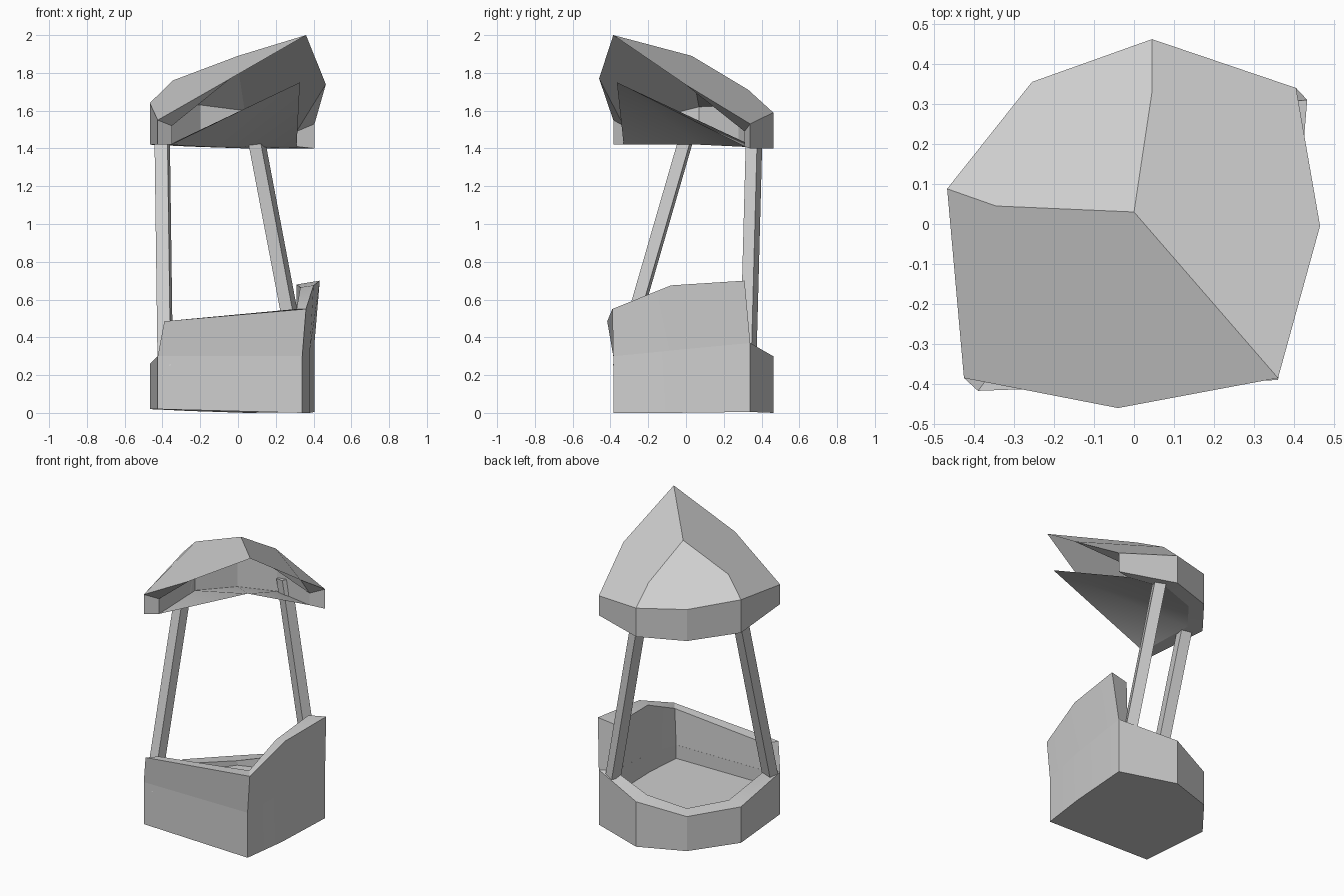
import bpy
import bmesh
import math
from mathutils import Vector

cube = bpy.data.objects.get("Cube")
if cube:
    bpy.data.objects.remove(cube, do_unlink=True)

# One plain grey for everything
grey = bpy.data.materials.new("plain grey")
shade = (0.62, 0.62, 0.62, 1)
grey.use_nodes = True
grey.diffuse_color = shade
shader = grey.node_tree.nodes["Principled BSDF"]
shader.inputs["Base Color"].default_value = shade
shader.inputs["Roughness"].default_value = 0.8


def finish(name, bm):
    """Turn a bmesh into a named object with soft shading inside flat areas."""
    mesh = bpy.data.meshes.new(name)
    bm.to_mesh(mesh)
    bm.free()
    mesh.materials.append(grey)
    part = bpy.data.objects.new(name, mesh)
    bpy.context.collection.objects.link(part)
    bpy.ops.object.select_all(action='DESELECT')
    part.select_set(True)
    bpy.context.view_layer.objects.active = part
    bpy.ops.object.shade_smooth_by_angle(angle=math.radians(20))
    return part


def build(name, points, faces):
    """Make a part from named points and faces spelled with those names."""
    bm = bmesh.new()
    verts = {key: bm.verts.new(co) for key, co in points.items()}
    for face in faces:
        bm.faces.new([verts[key] for key in face.split()])
    bmesh.ops.recalc_face_normals(bm, faces=bm.faces)
    return finish(name, bm)


def loft(name, rings, closed):
    """Skin a list of equal rings; open rings wrap round into a solid bar."""
    bm = bmesh.new()
    rows = [[bm.verts.new(co) for co in ring] for ring in rings]
    count = len(rows[0])
    if closed:
        pairs = list(zip(rows, rows[1:]))
        steps = count
        bm.faces.new(rows[0])
        bm.faces.new(rows[-1])
    else:
        pairs = list(zip(rows, rows[1:] + rows[:1]))
        steps = count - 1
        for end in (0, -1):
            bm.faces.new([row[end] for row in rows])
    for low, high in pairs:
        for i in range(steps):
            j = (i + 1) % count
            bm.faces.new([low[i], low[j], high[j], high[i]])
    bmesh.ops.recalc_face_normals(bm, faces=bm.faces)
    return finish(name, bm)


def at(plan, names, heights):
    """Lift plan points to the given heights."""
    return [(*plan[key], z) for key, z in zip(names, heights)]


# Plan shared by the basin and the canopy: corner, middle, then round the back
outer = {"A": (0.34, -0.385), "M": (0.38, -0.08), "C": (0.405, 0.34),
         "D": (0.045, 0.462), "E": (-0.255, 0.355), "F": (-0.467, 0.088),
         "B": (-0.425, -0.385)}
inner = {key: (x * 0.78, y * 0.78) for key, (x, y) in outer.items()}
inner.update(A=(0.3, -0.325), M=(0.32, -0.08), C=(0.31, 0.31), B=(-0.35, -0.33))

# Low basin with a thick rim and a sunken floor
names = "AMCDEFB"
rim = [0.3, 0.33, 0.37, 0.3, 0.24, 0.26, 0.3]
loft("basin", [
    at(outer, names, [0, 0, 0.005, 0, 0.01, 0.02, 0.02]),
    at(outer, names, rim),
    at(inner, names, [z + 0.01 for z in rim]),
    at(inner, names, [0.22] * len(names)),
], closed=True)

# Tall wall wrapping the front corner, leaning outward at the top
wall = "BAMC"
wall_base = [0.3, 0.3, 0.33, 0.37]
crest_out = [(-0.39, -0.417, 0.485), (0.36, -0.39, 0.55),
             (0.4, -0.08, 0.675), (0.433, 0.31, 0.7)]
crest_in = [(-0.34, -0.35, 0.48), (0.31, -0.325, 0.55),
            (0.33, -0.07, 0.665), (0.31, 0.3, 0.68)]
loft("tall_wall", [
    at(outer, wall, wall_base),
    crest_out,
    crest_in,
    at(inner, wall, wall_base),
], closed=False)


# Two leaning square posts
def post(name, foot, head, turn):
    foot, head = Vector(foot), Vector(head)
    axis = head - foot
    bm = bmesh.new()
    bmesh.ops.create_cube(bm, size=1)
    bmesh.ops.scale(bm, vec=(0.07, 0.065, axis.length), verts=bm.verts)
    for v in bm.verts:
        c, s = math.cos(turn), math.sin(turn)
        v.co.xy = (v.co.x * c - v.co.y * s, v.co.x * s + v.co.y * c)
    tilt = Vector((0, 0, 1)).rotation_difference(axis).to_matrix()
    bmesh.ops.rotate(bm, matrix=tilt, verts=bm.verts)
    bmesh.ops.translate(bm, vec=(foot + head) / 2, verts=bm.verts)
    finish(name, bm)


post("right_post", (-0.385, -0.35, 0.24), (-0.402, 0.015, 1.5), -0.2)
post("left_post", (0.315, 0.33, 0.3), (0.085, 0.362, 1.51), -0.4)

# Canopy: faceted roof, thick band round the back, open toward the front corner
band = "CDEFB"
canopy = {"peak": (0.36, -0.385, 2), "left_eave": (0.465, -0.005, 1.74),
          "right_eave": (-0.04, -0.46, 1.77), "crown": (0, 0.03, 1.89),
          "side": (-0.345, 0.045, 1.76), "back": (0.045, 0.33, 1.71),
          "vault": (0, 0.03, 1.83)}
levels = {"top": (outer, [1.53, 1.59, 1.62, 1.64, 1.55]),
          "low": (outer, [1.4, 1.4, 1.41, 1.42, 1.42]),
          "in_top": (inner, [1.49, 1.6, 1.63, 1.62, 1.52]),
          "in_low": (inner, [1.41, 1.41, 1.41, 1.42, 1.42])}
for level, (plan, heights) in levels.items():
    for key, co in zip(band, at(plan, band, heights)):
        canopy[key + level] = co

faces = [
    # roof
    "peak crown side Ftop Btop right_eave",
    "peak left_eave Ctop Dtop back crown",
    "crown back Dtop Etop Ftop side",
    # ceiling
    "peak left_eave Cin_top Din_top vault",
    "vault Din_top Ein_top Fin_top",
    "peak vault Fin_top Bin_top right_eave",
    "left_eave Ctop Cin_top", "right_eave Btop Bin_top",
]
for key in "CB":
    faces.append(f"{key}top {key}low {key}in_low {key}in_top")
for a, b in zip(band, band[1:]):
    for high, low in (("top", "low"), ("low", "in_low"), ("in_low", "in_top")):
        faces.append(f"{a}{high} {b}{high} {b}{low} {a}{low}")
build("canopy", canopy, faces)

# Beak-like lower sheet rising to a point under the peak
sheet = {key: canopy[key + "in_low"] for key in band}
sheet["tip"] = (0.328, -0.366, 1.75)
build("lower_sheet", sheet,
      [f"tip {a} {b}" for a, b in zip(band, band[1:])])
